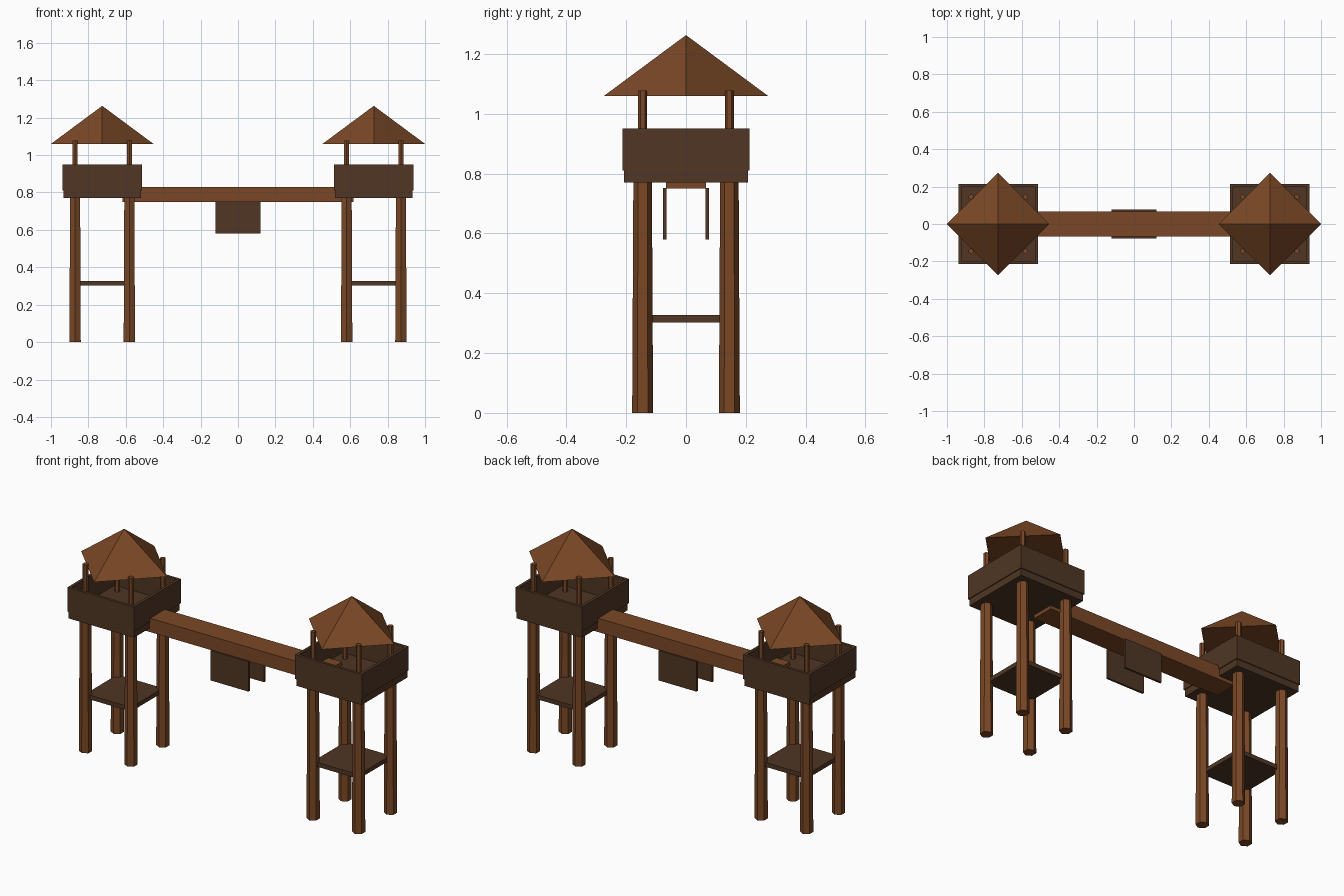
import bpy
from math import pi

cube = bpy.data.objects.get("Cube")
if cube:
    bpy.data.objects.remove(cube, do_unlink=True)


def material(name, rgb):
    m = bpy.data.materials.new(name)
    m.use_nodes = True
    m.diffuse_color = (*rgb, 1)
    m.node_tree.nodes["Principled BSDF"].inputs["Base Color"].default_value = (*rgb, 1)
    return m


WOOD = material("warm brown wood", (0.195, 0.064, 0.019))
DARK = material("dark brown planks", (0.080, 0.037, 0.018))


def finish(name, mat):
    ob = bpy.context.object
    ob.name = name
    ob.data.materials.append(mat)
    return ob


def box(name, x, y, z, mat):
    """Box from (min, max) ranges on each axis."""
    mid = [(a + b) / 2 for a, b in (x, y, z)]
    bpy.ops.mesh.primitive_cube_add(size=1, location=mid)
    ob = finish(name, mat)
    ob.scale = [b - a for a, b in (x, y, z)]
    bpy.ops.object.transform_apply(location=False, rotation=False, scale=True)
    return ob


def pole(name, x, y, z, r_low, r_high, mat, sides=6):
    """Upright tapered pole or cone between two heights."""
    bpy.ops.mesh.primitive_cone_add(vertices=sides, radius1=r_low, radius2=r_high,
                                    depth=z[1] - z[0], location=(x, y, sum(z) / 2))
    return finish(name, mat)


def square(cx, half):
    return (cx - half, cx + half), (-half, half)


OFFSET = 0.145          # leg and post distance from the tower axis
OUT, IN = 0.213, 0.197  # outer and inner faces of the parapet


def tower(side, cx):
    # Legs and roof posts at the four corners
    for fb, sy in (("front", -1), ("back", 1)):
        for io, sx in (("a", -1), ("b", 1)):
            x, y = cx + sx * OFFSET, sy * OFFSET
            pole(f"{side}_{fb}_leg_{io}", x, y, (0, 0.78), 0.035, 0.031, WOOD)
            pole(f"{side}_{fb}_roof_post_{io}", x, y, (0.80, 1.078), 0.015, 0.015, WOOD)
    # Lower shelf and lookout floor
    box(f"{side}_shelf", *square(cx, OFFSET), (0.303, 0.328), DARK)
    box(f"{side}_floor", *square(cx, 0.208), (0.77, 0.81), DARK)
    # Parapet walls
    height = (0.81, 0.95)
    for fb, s in (("front", -1), ("back", 1)):
        y = sorted((s * IN, s * OUT))
        box(f"{side}_{fb}_wall", (cx - OUT, cx + OUT), y, height, DARK)
    for io, s in (("a", -1), ("b", 1)):
        x = sorted((cx + s * IN, cx + s * OUT))
        box(f"{side}_side_wall_{io}", x, (-IN, IN), height, DARK)
    # Pyramid roof with its corners on the axes
    pole(f"{side}_roof", cx, 0, (1.06, 1.263), 0.274, 0, WOOD, sides=4)


for side, cx in (("right", -0.726), ("left", 0.726)):
    tower(side, cx)

# Bridge between the towers, with two hanging panels
box("bridge", (-0.617, 0.617), (-0.067, 0.067), (0.75, 0.83), WOOD)
for fb, s in (("front", -1), ("back", 1)):
    y = sorted((s * 0.065, s * 0.077))
    box(f"{fb}_hanging_panel", (-0.121, 0.121), y, (0.58, 0.752), DARK)
